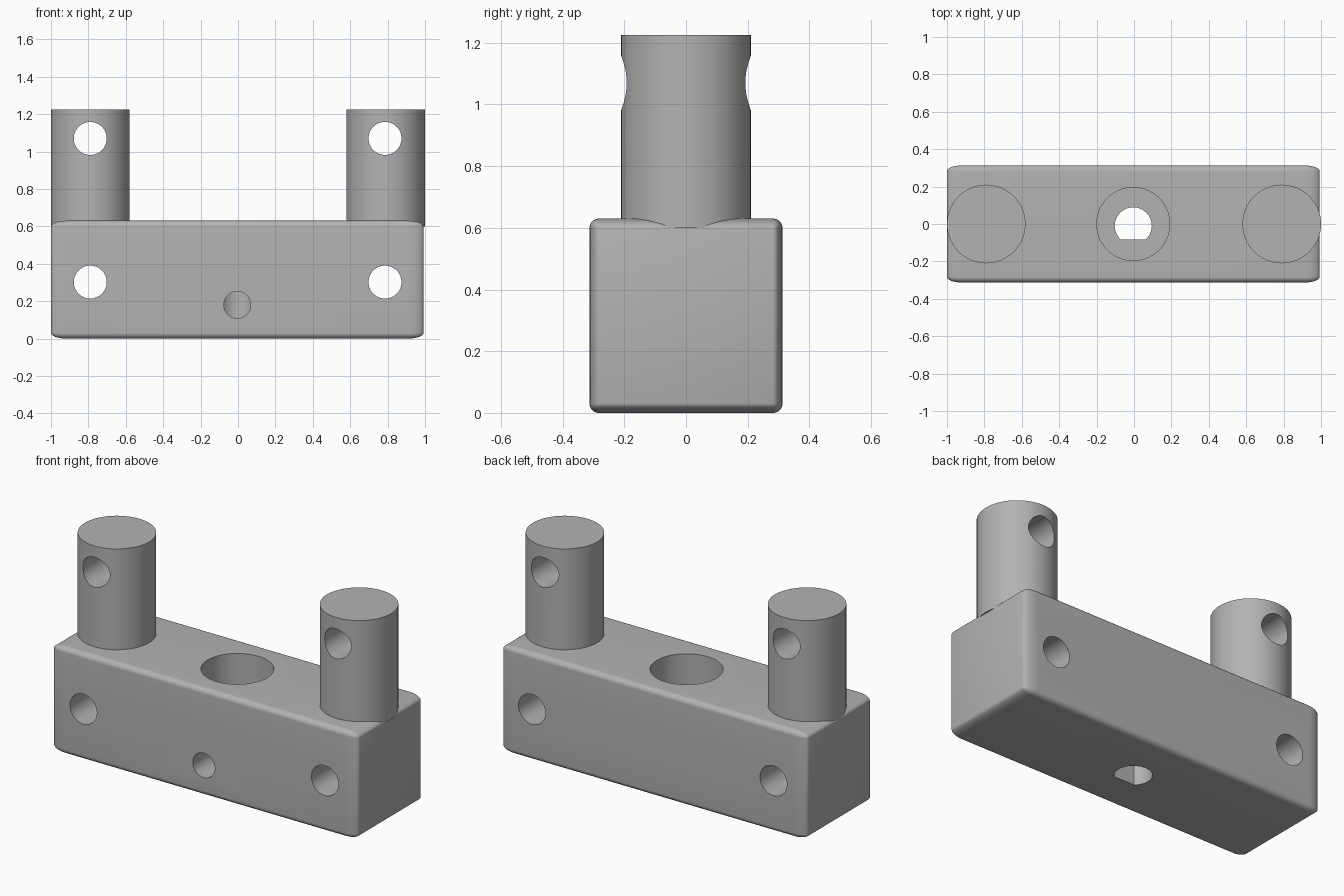
import bpy
import math

cube = bpy.data.objects.get("Cube")
if cube:
    bpy.data.objects.remove(cube, do_unlink=True)

grey = bpy.data.materials.new("plain grey")
grey.use_nodes = True
colour = (0.45, 0.45, 0.45, 1)
grey.diffuse_color = colour
grey.node_tree.nodes["Principled BSDF"].inputs["Base Color"].default_value = colour

HALF_DEPTH, HEIGHT, MID_X = 0.313, 0.63, -0.004
PEG_X, PEG_R = 0.79, 0.21


def activate(obj):
    bpy.ops.object.select_all(action="DESELECT")
    obj.select_set(True)
    bpy.context.view_layer.objects.active = obj


def cylinder(name, radius, depth, centre, along_y=False):
    turn = (math.pi / 2, 0, 0) if along_y else (0, 0, 0)
    bpy.ops.mesh.primitive_cylinder_add(vertices=96, radius=radius, depth=depth,
                                        location=centre, rotation=turn)
    obj = bpy.context.object
    obj.name = name
    obj.data.materials.append(grey)
    return obj


def box(name, size, centre):
    bpy.ops.mesh.primitive_cube_add(size=1, location=centre)
    obj = bpy.context.object
    obj.name = name
    obj.scale = size
    bpy.ops.object.transform_apply(location=False, rotation=False, scale=True)
    obj.data.materials.append(grey)
    return obj


def cut(target, cutter):
    cutter.hide_render = True
    mod = target.modifiers.new("cut", "BOOLEAN")
    mod.operation = "DIFFERENCE"
    mod.solver = "EXACT"
    mod.object = cutter
    activate(target)
    bpy.ops.object.modifier_apply(modifier=mod.name)
    bpy.data.objects.remove(cutter, do_unlink=True)


def smooth(obj):
    activate(obj)
    bpy.ops.object.shade_smooth_by_angle(angle=math.radians(35))


# Block: rounded while short, then stretched so the end rounding is elliptical
STRETCH = 2.6
block = box("block", (1.992 / STRETCH, 2 * HALF_DEPTH, HEIGHT), (MID_X, 0, HEIGHT / 2))
bevel = block.modifiers.new("rounding", "BEVEL")
bevel.width = 0.031
bevel.segments = 8
activate(block)
bpy.ops.object.modifier_apply(modifier=bevel.name)
block.scale.x = STRETCH
bpy.ops.object.transform_apply(location=False, rotation=False, scale=True)

# Wide socket from above, stopping part way down
cut(block, cylinder("socket_cutter", 0.195, 0.4, (MID_X, 0, 0.56)))

# D-shaped shaft hole through the floor of the socket
shaft = cylinder("shaft_cutter", 0.099, 0.6, (MID_X, -0.01, 0.2))
cut(shaft, box("flat_cutter", (0.4, 0.1, 0.8), (MID_X, -0.133, 0.2)))
cut(block, shaft)

# Set screw hole from the front into the shaft hole
cut(block, cylinder("screw_cutter", 0.072, 0.4, (MID_X, -0.22, 0.18), True))

# Pegs with cross holes, and matching cross holes through the block
for side, name in ((-1, "right_peg"), (1, "left_peg")):
    x = side * PEG_X
    peg = cylinder(name, PEG_R, 0.625, (x, 0, 0.9125))
    hole_x = x - 0.004 * (side > 0)
    cut(peg, cylinder("peg_hole_cutter", 0.088, 1, (hole_x, 0, 1.07), True))
    cut(block, cylinder("block_hole_cutter", 0.088, 1, (hole_x, 0, 0.302), True))
    smooth(peg)

smooth(block)
